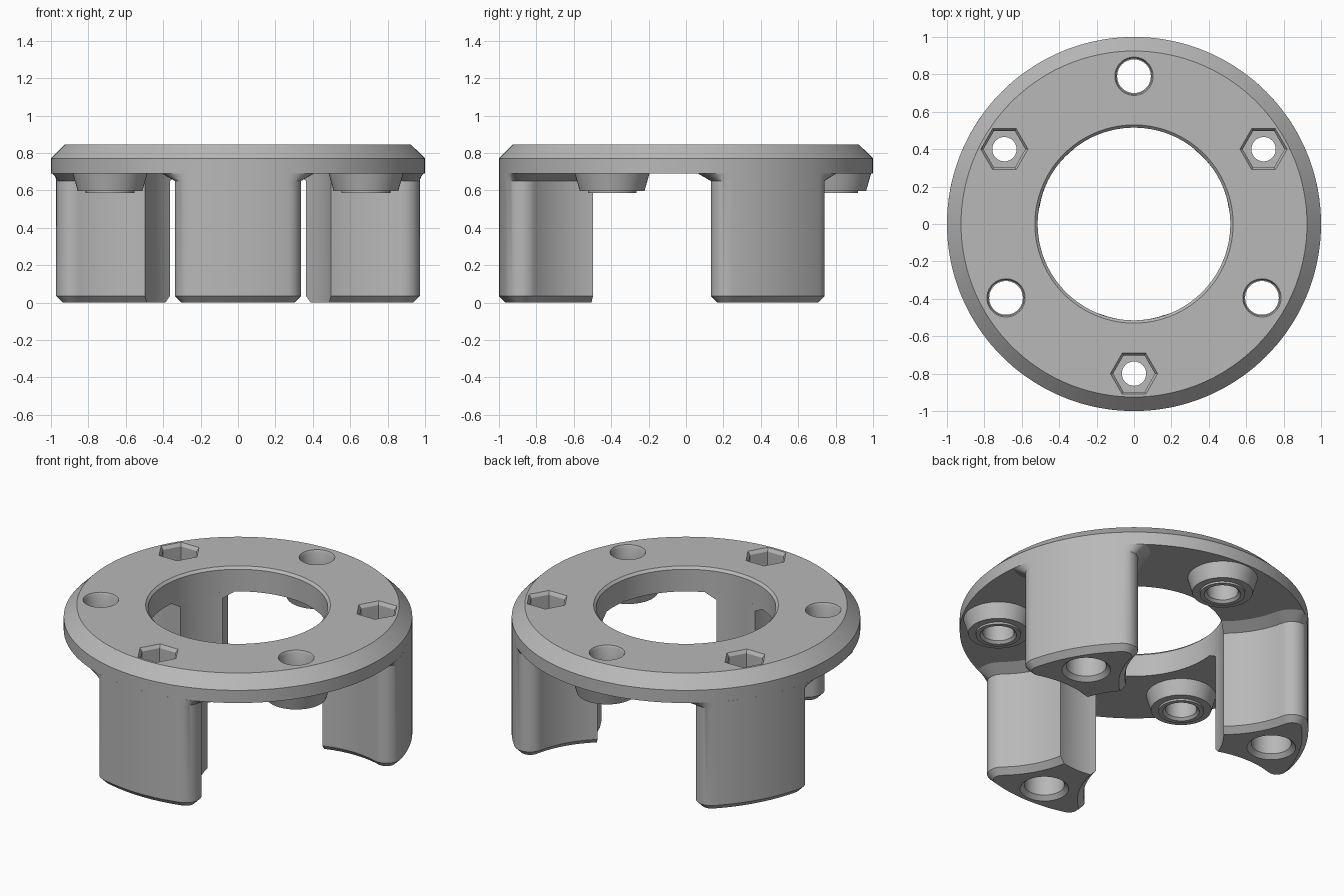
import bpy
import bmesh
from math import sin, cos, pi, acos, radians
from mathutils import Vector

cube = bpy.data.objects.get("Cube")
if cube:
    bpy.data.objects.remove(cube, do_unlink=True)

grey = bpy.data.materials.new("mid grey")
grey.use_nodes = True
GREY = (0.48, 0.48, 0.48, 1)
grey.diffuse_color = GREY
grey.node_tree.nodes["Principled BSDF"].inputs["Base Color"].default_value = GREY

RING_IN, RING_OUT = 0.515, 1.0
RING_BOTTOM, RING_TOP = 0.69, 0.845
BOLT_R = 0.79          # radius of the hole circle
CLEARANCE = 0.56       # hollow in the leg sides around each boss
FILLET = 0.09


def polar(angle, r):
    return Vector((r * cos(angle), r * sin(angle)))


def finish(name, bm):
    bmesh.ops.remove_doubles(bm, verts=bm.verts, dist=1e-5)
    bmesh.ops.recalc_face_normals(bm, faces=bm.faces)
    mesh = bpy.data.meshes.new(name)
    bm.to_mesh(mesh)
    bm.free()
    mesh.materials.append(grey)
    ob = bpy.data.objects.new(name, mesh)
    bpy.context.collection.objects.link(ob)
    return ob


def bridge(bm, loops, closed):
    """Join rings of points with quads; cap the ends when not closed."""
    rings = [[bm.verts.new(p) for p in loop] for loop in loops]
    n = len(rings[0])
    for k in range(len(rings) if closed else len(rings) - 1):
        a, b = rings[k], rings[(k + 1) % len(rings)]
        for i in range(n):
            j = (i + 1) % n
            bm.faces.new((a[i], a[j], b[j], b[i]))
    if not closed:
        bm.faces.new(rings[0])
        bm.faces.new(rings[-1])


def lathe(name, profile, centre=(0, 0), sides=48, closed=False):
    bm = bmesh.new()
    bridge(bm, [[(centre[0] + r * cos(2 * pi * i / sides),
                  centre[1] + r * sin(2 * pi * i / sides), z)
                 for i in range(sides)] for r, z in profile], closed)
    return finish(name, bm)


def cut(ob, cutters):
    """Subtract cutters, apply the result and remove the cutters."""
    for c in cutters:
        c.hide_render = True
        mod = ob.modifiers.new("cut", 'BOOLEAN')
        mod.operation = 'DIFFERENCE'
        mod.solver = 'EXACT'
        mod.object = c
        bpy.context.view_layer.objects.active = ob
        bpy.ops.object.modifier_apply(modifier=mod.name)
        bpy.data.objects.remove(c, do_unlink=True)


def smooth(ob):
    bpy.ops.object.select_all(action='DESELECT')
    ob.select_set(True)
    bpy.context.view_layer.objects.active = ob
    bpy.ops.object.shade_smooth_by_angle(angle=radians(30))


def boss_hole(centre):
    return lathe("boss_hole", [(0.09, 0.5), (0.09, 0.66), (0.095, 0.66),
                               (0.095, 0.83), (0.105, 0.85)], centre)


def nut_pocket(centre):
    return lathe("nut_pocket", [(0.112, 0.5), (0.112, 0.825), (0.13, 0.85)],
                 centre, sides=6)


def leg_bores(centre):
    return [lathe("bolt_bore", [(0.065, 0.2), (0.065, 0.6)], centre),
            lathe("counterbore", [(0.15, -0.01), (0.115, 0.025), (0.115, 0.4)], centre)]


def leg_section(offset):
    """Leg outline along +x, grown by offset and kept within the ring edge."""
    c, f = CLEARANCE - offset, FILLET + offset
    hub = polar(pi / 3, BOLT_R)

    def meet(r, dist):
        b = acos((r * r + BOLT_R ** 2 - dist ** 2) / (2 * r * BOLT_R))
        return polar(pi / 3 - b, r)

    def angle(v):
        return Vector((1, 0)).angle_signed(v) * -1

    def arc(mid, r, a0, a1, n):
        return [mid + polar(a0 + (a1 - a0) * i / n, r) for i in range(n + 1)]

    inner = meet(RING_IN, c)
    corner = meet(RING_OUT - FILLET, CLEARANCE + FILLET)
    a0, a1 = angle(inner - hub) % (2 * pi), angle(corner - hub) % (2 * pi)
    out = angle(corner)
    origin = Vector((0, 0))
    half = arc(origin, RING_IN, 0, angle(inner), 8)
    half += arc(hub, c, a0, a1, 20)[1:]
    half += arc(corner, f, a1 - pi, out, 16)[1:]
    half += arc(origin, RING_OUT + offset, out, 0, 12)[1:]
    half = [p * min(1, RING_OUT / p.length) for p in half]
    return half + [Vector((p.x, -p.y)) for p in half[-2:0:-1]]


def leg(name, turn):
    bm = bmesh.new()
    loops = []
    for z, offset in ((0, -0.035), (0.035, 0), (0.65, 0), (RING_BOTTOM, 0.07)):
        loops.append([(p.x * cos(turn) - p.y * sin(turn),
                       p.x * sin(turn) + p.y * cos(turn), z)
                      for p in leg_section(offset)])
    bridge(bm, loops, False)
    return finish(name, bm)


leg_angles = {"front": radians(-90), "back_left": radians(30), "back_right": radians(150)}
boss_angles = {"back": radians(90), "front_right": radians(210), "front_left": radians(330)}

# Chamfered top ring with bolt holes and nut pockets
ring = lathe("top_ring", [(RING_IN, RING_BOTTOM), (RING_OUT, RING_BOTTOM), (RING_OUT, 0.77),
                          (0.925, RING_TOP), (0.53, RING_TOP), (RING_IN, 0.83)],
             sides=144, closed=True)
cut(ring, [boss_hole(polar(a, BOLT_R)) for a in boss_angles.values()]
    + [nut_pocket(polar(a, 0.8)) for a in leg_angles.values()])
smooth(ring)

# Three legs, hollowed at the sides and bored from below
for side, a in leg_angles.items():
    ob = leg(side + "_leg", a)
    centre = polar(a, 0.8)
    cut(ob, [nut_pocket(centre)] + leg_bores(centre))
    smooth(ob)

# Three tapered bosses under the ring, each with a small raised lip
for side, a in boss_angles.items():
    centre = polar(a, BOLT_R)
    ob = lathe(side + "_boss", [(0.2, RING_BOTTOM), (0.173, 0.597), (0.13, 0.597),
                                (0.13, 0.585), (0.105, 0.585), (0.09, 0.6),
                                (0.09, RING_BOTTOM)], centre, closed=True)
    smooth(ob)
